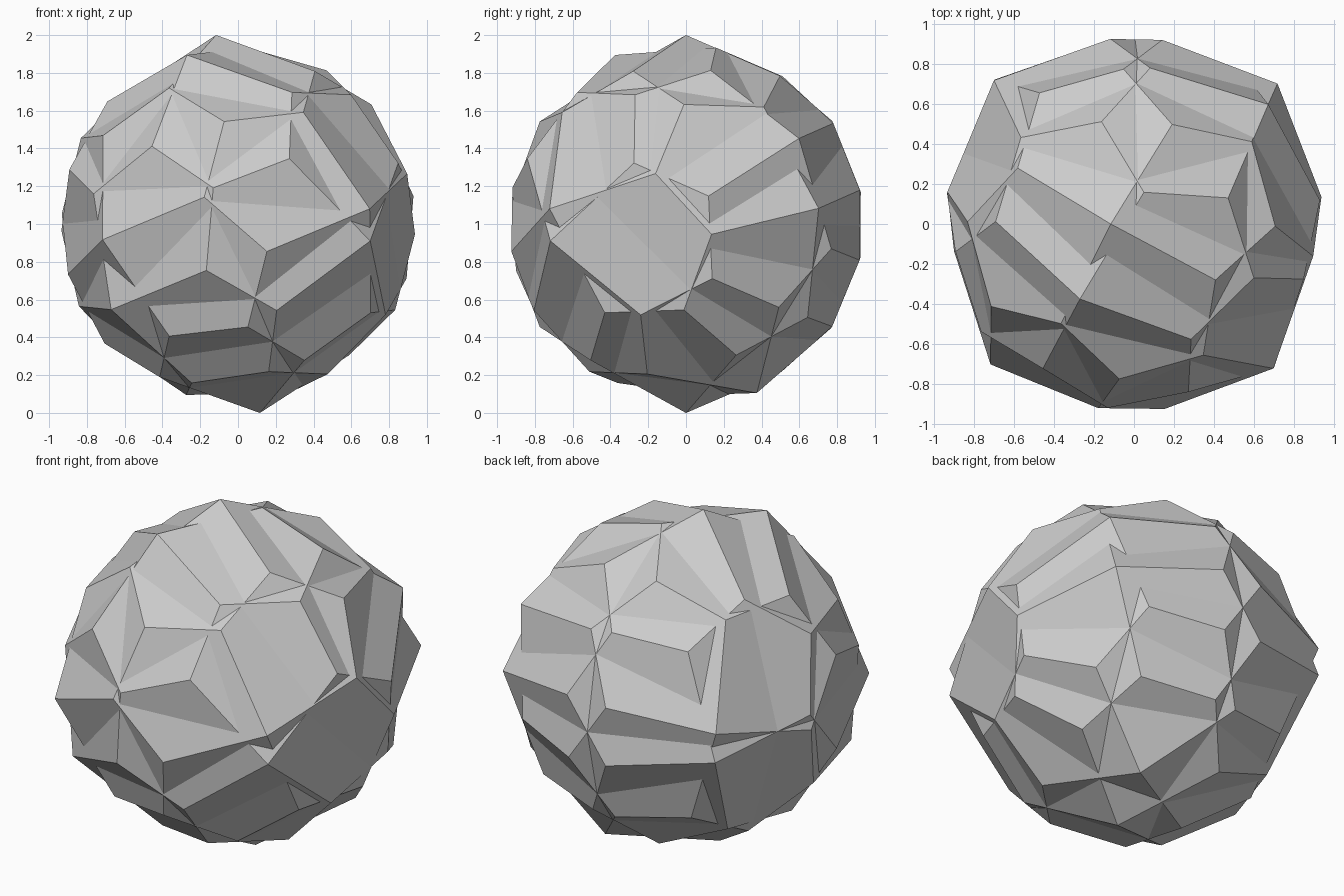
import bpy
import bmesh
import math
from itertools import permutations, product
from mathutils import Matrix, Vector

cube = bpy.data.objects.get("Cube")
if cube:
    bpy.data.objects.remove(cube)

# One plain grey for the whole stone
grey = bpy.data.materials.new("stone_grey")
grey.use_nodes = True
grey.diffuse_color = (0.6, 0.6, 0.6, 1)
grey.node_tree.nodes["Principled BSDF"].inputs["Base Color"].default_value = (0.6, 0.6, 0.6, 1)

RADIUS = 1.007      # distance of the four-sided corners from the centre
T = 1.839287        # tribonacci constant, which sets the pentagon shape


def corner_points():
    """Corners of a solid with 24 equal pentagon faces."""
    points = []
    for axis in range(3):                       # corners where four faces meet
        for side in (-1, 1):
            p = Vector((0, 0, 0))
            p[axis] = side * T ** 3
            points.append(p)
    for signs in product((-1, 1), repeat=3):    # corners where three faces meet
        points.append(Vector(signs) * T ** 2)
        base = (1, 2 * T + 1, T ** 2)
        for order in permutations(range(3)):
            swaps = sum(order[i] > order[j] for i in range(3) for j in range(i + 1, 3))
            if math.prod(signs) == (-1) ** swaps:
                points.append(Vector([signs[i] * base[order[i]] for i in range(3)]))
    return [p * RADIUS / T ** 3 for p in points]


def frame(up, side):
    """Rotation that turns z to up and x towards side."""
    z = Vector(up).normalized()
    y = z.cross(Vector(side)).normalized()
    x = y.cross(z)
    return Matrix((x, y, z)).transposed().to_4x4()


def pentagon_solid(name, up, side):
    bm = bmesh.new()
    for p in corner_points():
        bm.verts.new(p)
    bmesh.ops.convex_hull(bm, input=bm.verts[:])
    bmesh.ops.dissolve_limit(bm, angle_limit=math.radians(2),
                             verts=bm.verts[:], edges=bm.edges[:])
    bmesh.ops.transform(bm, matrix=Matrix.Translation((0, 0, 1)) @ frame(up, side),
                        verts=bm.verts[:])
    bmesh.ops.recalc_face_normals(bm, faces=bm.faces[:])
    mesh = bpy.data.meshes.new(name)
    bm.to_mesh(mesh)
    bm.free()
    mesh.materials.append(grey)
    obj = bpy.data.objects.new(name, mesh)
    bpy.context.collection.objects.link(obj)
    return obj


# Two equal solids that interpenetrate about the same centre
pentagon_solid("upright_solid", (-0.115, 0, 0.993), (0.715, 0.7, 0.083))
pentagon_solid("tilted_solid", (-0.268, -0.372, 0.888), (0.668, 0.595, 0.45))
